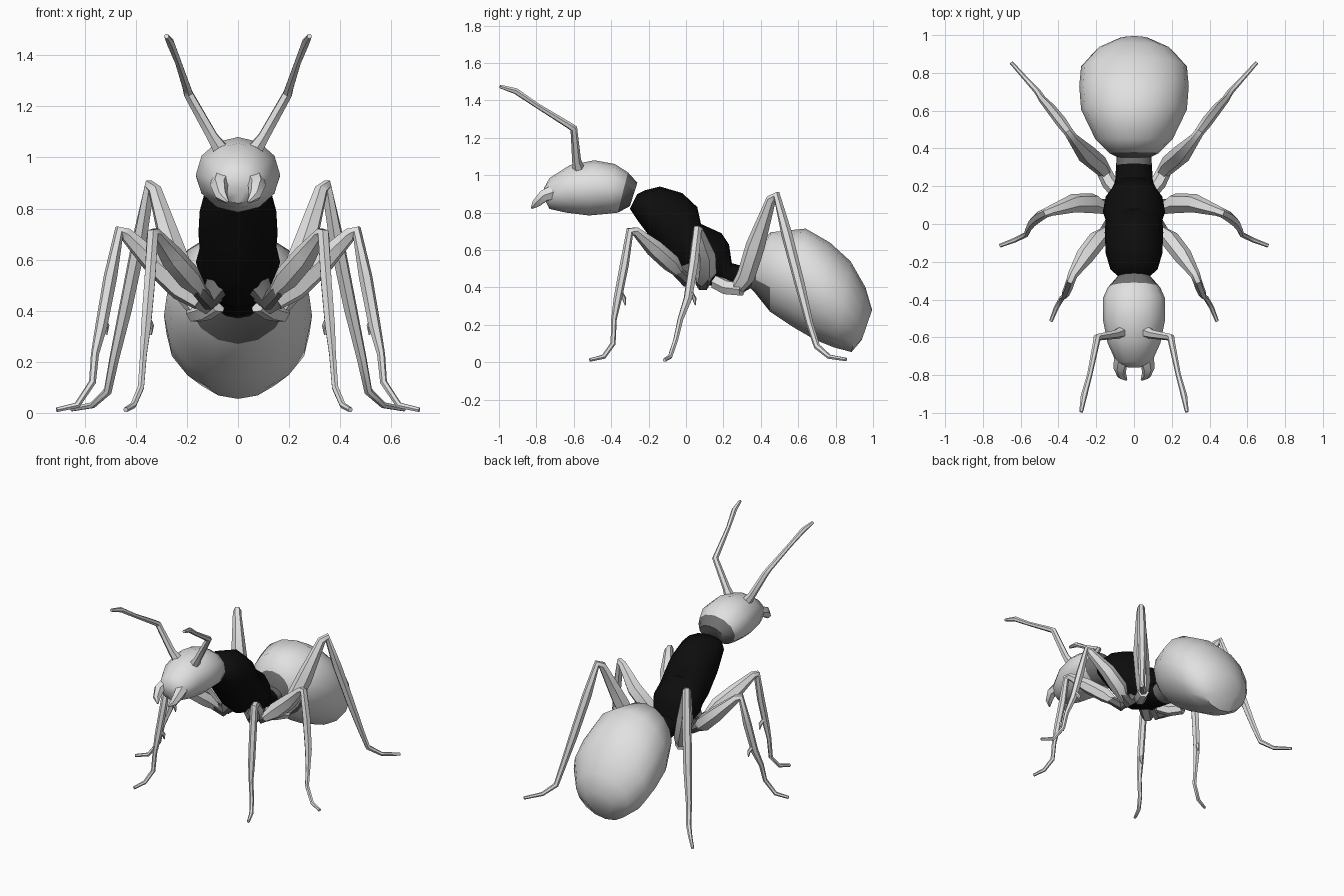
import bpy, math
from mathutils import Vector


def material(name, v):
    m = bpy.data.materials.new(name)
    m.diffuse_color = (v, v, v, 1)
    return m


LIGHT = material("light grey", 0.75)
DARK = material("dark grey", 0.16)
BLACK = material("black", 0.004)


def skin(name, rings, mats, rule=None, mirror=False):
    """Join equal rings of points into a closed skin."""
    n = len(rings[0])
    verts = [p for r in rings for p in r]
    faces = [list(range(n))[::-1], list(range(len(verts) - n, len(verts)))]
    for k in range(len(rings) - 1):
        for i in range(n):
            j = (i + 1) % n
            faces.append((k * n + i, k * n + j, k * n + n + j, k * n + n + i))
    me = bpy.data.meshes.new(name)
    me.from_pydata(verts, [], faces)
    ob = bpy.data.objects.new(name, me)
    bpy.context.collection.objects.link(ob)
    for m in mats:
        me.materials.append(m)
    if rule:
        for p in me.polygons:
            p.material_index = rule(p.center)
    bpy.ops.object.select_all(action='DESELECT')
    ob.select_set(True)
    bpy.context.view_layer.objects.active = ob
    bpy.ops.object.mode_set(mode='EDIT')
    bpy.ops.mesh.select_all(action='SELECT')
    bpy.ops.mesh.normals_make_consistent(inside=False)
    bpy.ops.object.mode_set(mode='OBJECT')
    bpy.ops.object.shade_smooth_by_angle(angle=math.radians(50))
    if mirror:
        ob.modifiers.new("mirror", 'MIRROR')
    return ob


def body(name, sections, mats, rule=None, sides=12):
    """Sections: top y, top z, bottom y, bottom z, half width."""
    rings = []
    for ty, tz, by, bz, w in sections:
        t, b = Vector((0, ty, tz)), Vector((0, by, bz))
        c, h = (t + b) / 2, (t - b) / 2
        rings.append([c + h * math.cos(a) + Vector((w * math.sin(a), 0, 0))
                      for a in (2 * math.pi * i / sides for i in range(sides))])
    return skin(name, rings, mats, rule)


def limb(name, path, mat=LIGHT, sides=6):
    """Path: x, y, z, radius. Mirrored to the other side."""
    pts = [Vector(p[:3]) for p in path]
    flat = (pts[-1] - pts[0]).cross(Vector((0, 0, 1)))
    rings = []
    for k, p in enumerate(pts):
        a = (p - pts[k - 1]).normalized() if k else Vector()
        b = (pts[k + 1] - p).normalized() if k < len(pts) - 1 else Vector()
        t = (a + b).normalized()
        u = (flat - t * flat.dot(t)).normalized()
        v = t.cross(u)
        r = path[k][3]
        rings.append([p + (u * math.cos(q) + v * math.sin(q)) * r
                      for q in (2 * math.pi * i / sides for i in range(sides))])
    return skin(name, rings, [mat], mirror=True)


# Abdomen with a dark front underside
body("abdomen", [
    (0.35, 0.50, 0.34, 0.40, 0.07), (0.38, 0.60, 0.37, 0.37, 0.13),
    (0.45, 0.695, 0.45, 0.27, 0.205), (0.64, 0.715, 0.57, 0.19, 0.28),
    (0.77, 0.64, 0.69, 0.12, 0.29), (0.88, 0.54, 0.79, 0.08, 0.28),
    (0.96, 0.40, 0.885, 0.055, 0.20), (0.995, 0.28, 0.94, 0.12, 0.10),
], [LIGHT, DARK], lambda c: int(c.y < 0.365 or (c.y < 0.42 and c.z < 0.41)), 16)

# Thorax tapering down to the waist
body("thorax", [
    (-0.26, 0.90, -0.30, 0.82, 0.08), (-0.22, 0.92, -0.26, 0.76, 0.125),
    (-0.14, 0.94, -0.17, 0.64, 0.15), (-0.02, 0.905, -0.07, 0.50, 0.155),
    (0.06, 0.83, -0.02, 0.46, 0.15), (0.08, 0.74, 0.05, 0.44, 0.165),
    (0.19, 0.69, 0.10, 0.41, 0.15), (0.23, 0.63, 0.14, 0.41, 0.12),
    (0.245, 0.53, 0.20, 0.39, 0.10), (0.32, 0.51, 0.30, 0.37, 0.095),
    (0.38, 0.51, 0.37, 0.41, 0.09),
], [BLACK, DARK], lambda c: int(c.y > 0.31))

# Head with a dark collar at the back
body("head", [
    (-0.76, 0.93, -0.75, 0.86, 0.05), (-0.73, 0.985, -0.73, 0.82, 0.095),
    (-0.62, 1.055, -0.64, 0.80, 0.14), (-0.49, 1.08, -0.52, 0.785, 0.165),
    (-0.38, 1.06, -0.41, 0.795, 0.165), (-0.31, 1.015, -0.365, 0.80, 0.14),
    (-0.26, 0.96, -0.30, 0.835, 0.09),
], [LIGHT, DARK], lambda c: int(c.y > -0.345 and c.z < 1.0))

# Jaws
limb("jaw", [(0.06, -0.70, 0.91, 0.045), (0.075, -0.76, 0.89, 0.035),
             (0.065, -0.80, 0.85, 0.025), (0.04, -0.825, 0.825, 0.006)])

# Antennae
limb("antenna", [(0.06, -0.57, 1.02, 0.035), (0.10, -0.585, 1.08, 0.024),
                 (0.195, -0.60, 1.25, 0.020), (0.20, -0.63, 1.27, 0.018),
                 (0.235, -0.80, 1.375, 0.014), (0.265, -0.91, 1.45, 0.017),
                 (0.28, -0.995, 1.475, 0.010)])

# Legs: thigh, shin and foot in one tapering skin
limb("front_leg", [(0.14, -0.03, 0.47, 0.025), (0.19, -0.08, 0.53, 0.05),
                   (0.26, -0.17, 0.61, 0.048), (0.325, -0.27, 0.70, 0.026),
                   (0.335, -0.30, 0.70, 0.024), (0.345, -0.33, 0.52, 0.024),
                   (0.36, -0.365, 0.34, 0.022), (0.37, -0.385, 0.23, 0.015),
                   (0.38, -0.39, 0.10, 0.014), (0.41, -0.44, 0.03, 0.013),
                   (0.44, -0.515, 0.012, 0.010)])
limb("middle_leg", [(0.15, 0.08, 0.43, 0.03), (0.22, 0.11, 0.49, 0.055),
                    (0.32, 0.11, 0.58, 0.05), (0.44, 0.07, 0.70, 0.028),
                    (0.465, 0.06, 0.71, 0.025), (0.50, 0.04, 0.53, 0.027),
                    (0.535, 0.01, 0.34, 0.024), (0.56, -0.03, 0.23, 0.016),
                    (0.57, -0.055, 0.12, 0.014), (0.63, -0.085, 0.03, 0.013),
                    (0.71, -0.115, 0.012, 0.010)])
limb("hind_leg", [(0.15, 0.27, 0.39, 0.035), (0.19, 0.32, 0.46, 0.05),
                  (0.25, 0.37, 0.62, 0.052), (0.325, 0.455, 0.87, 0.028),
                  (0.345, 0.485, 0.89, 0.025), (0.385, 0.54, 0.68, 0.030),
                  (0.44, 0.61, 0.41, 0.027), (0.485, 0.66, 0.21, 0.020),
                  (0.51, 0.70, 0.085, 0.017), (0.57, 0.765, 0.03, 0.013),
                  (0.65, 0.855, 0.015, 0.010)])

# Hip joints between thorax and legs
limb("front_hip", [(0.08, 0.02, 0.50, 0.05), (0.12, 0.0, 0.44, 0.04),
                   (0.16, -0.05, 0.49, 0.03)], DARK)
limb("middle_hip", [(0.08, 0.10, 0.48, 0.05), (0.13, 0.09, 0.42, 0.04),
                    (0.19, 0.10, 0.46, 0.035)], DARK)
limb("hind_hip", [(0.08, 0.16, 0.43, 0.04), (0.13, 0.22, 0.40, 0.042),
                  (0.17, 0.30, 0.39, 0.038)], LIGHT)

# Small spurs at the lower end of the shins
for part, x, y in (("front", 0.36, -0.355), ("middle", 0.535, 0.02)):
    limb(part + "_spur", [(x, y, 0.38, 0.014), (x - 0.02, y + 0.025, 0.34, 0.012),
                          (x - 0.02, y + 0.03, 0.305, 0.003)], sides=5)
